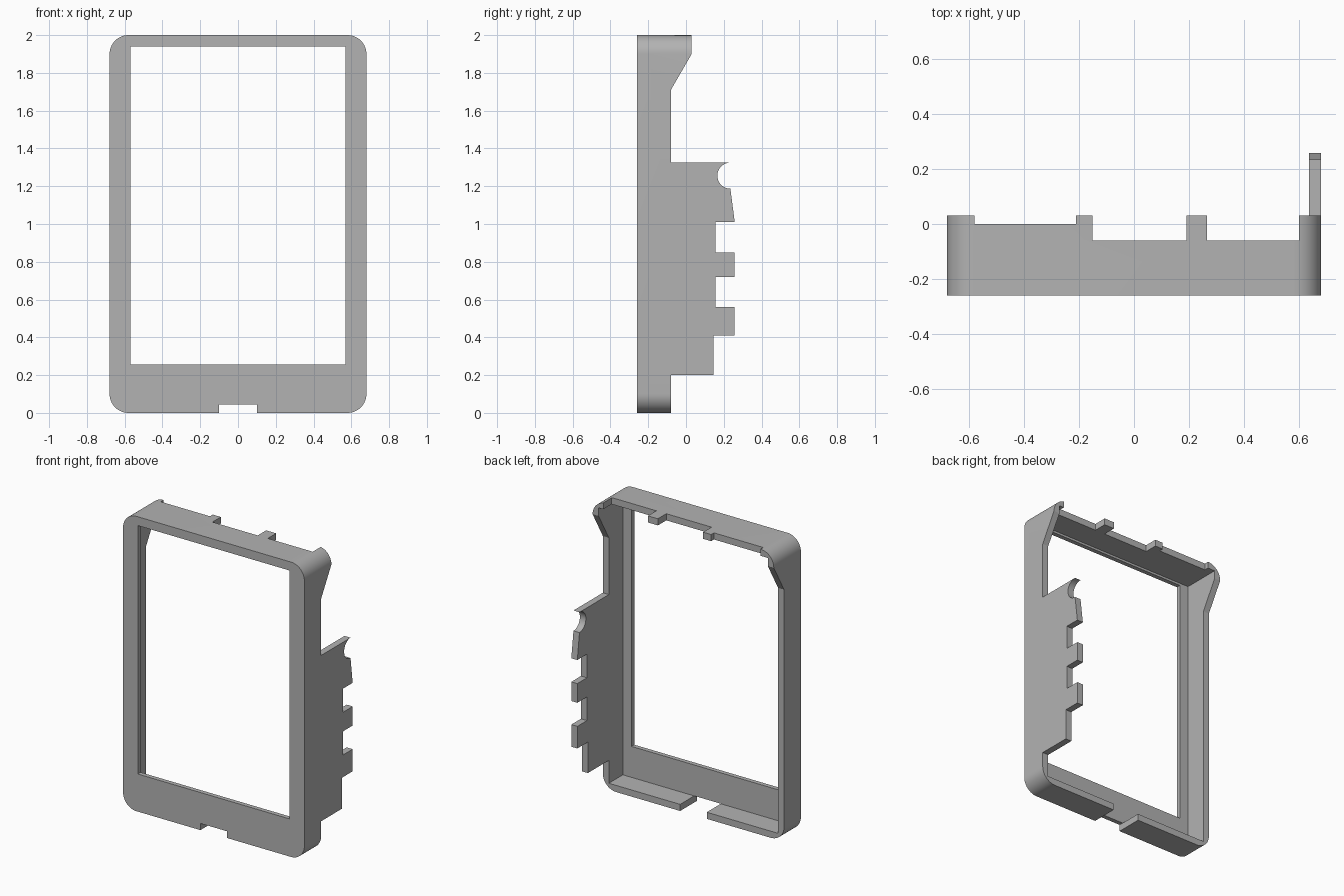
import bpy, bmesh, math
from mathutils import Vector

cube = bpy.data.objects.get("Cube")
if cube:
    bpy.data.objects.remove(cube, do_unlink=True)

GREY = (0.45, 0.45, 0.45, 1)
grey = bpy.data.materials.new("plain grey")
grey.use_nodes = True
grey.diffuse_color = GREY
grey.node_tree.nodes["Principled BSDF"].inputs["Base Color"].default_value = GREY


def prism(name, points, axis, start, end):
    """Extrude a flat outline: (x, z) along y, or (y, z) along x."""
    bm = bmesh.new()
    if axis == "y":
        verts = [bm.verts.new((a, start, b)) for a, b in points]
        move = Vector((0, end - start, 0))
    else:
        verts = [bm.verts.new((start, a, b)) for a, b in points]
        move = Vector((end - start, 0, 0))
    face = bm.faces.new(verts)
    out = bmesh.ops.extrude_face_region(bm, geom=[face])
    bmesh.ops.translate(bm, vec=move, verts=[v for v in out["geom"] if isinstance(v, bmesh.types.BMVert)])
    bmesh.ops.recalc_face_normals(bm, faces=bm.faces)
    mesh = bpy.data.meshes.new(name)
    bm.to_mesh(mesh)
    bm.free()
    mesh.materials.append(grey)
    obj = bpy.data.objects.new(name, mesh)
    bpy.context.collection.objects.link(obj)
    return obj


def box(name, x0, x1, y0, y1, z0, z1):
    return prism(name, [(x0, z0), (x1, z0), (x1, z1), (x0, z1)], "y", y0, y1)


def arc(cx, cz, r, a0, a1, n):
    return [(cx + r * math.cos(math.radians(a0 + (a1 - a0) * i / n)),
             cz + r * math.sin(math.radians(a0 + (a1 - a0) * i / n))) for i in range(n + 1)]


def combine(obj, other, operation):
    """Apply a boolean and discard the helper."""
    mod = obj.modifiers.new("join", "BOOLEAN")
    mod.operation, mod.solver, mod.object = operation, "EXACT", other
    bpy.context.view_layer.update()
    mesh = bpy.data.meshes.new_from_object(obj.evaluated_get(bpy.context.evaluated_depsgraph_get()))
    obj.modifiers.clear()
    obj.data = mesh
    bpy.data.objects.remove(other, do_unlink=True)


W, WALL, R = 0.68, 0.045, 0.1
FRONT, REAR, RIM = -0.26, -0.08, 0.03

# Rounded shell
outline = []
for cx, cz, a in ((W - R, 2 - R, 0), (R - W, 2 - R, 90), (R - W, R, 180), (W - R, R, 270)):
    outline += arc(cx, cz, R, a, a + 90, 12)
frame = prism("bezel_frame", outline, "y", FRONT, RIM)

# Hollow inside, screen window and cable notch
inner = W - WALL
combine(frame, box("cavity", -inner, inner, FRONT + 0.03, 1, WALL, 2 - WALL), "DIFFERENCE")
combine(frame, box("window", -0.57, 0.57, -1, 1, 0.255, 1.94), "DIFFERENCE")
combine(frame, box("cable_notch", -0.1, 0.1, -1, 1, -1, WALL + 0.0005), "DIFFERENCE")

# Lower walls step back, sloping out to the deeper top
slope = [(REAR, -1), (1, -1), (1, 1.9), (RIM, 1.9), (REAR, 1.71)]
combine(frame, prism("rear_cut", slope, "x", -1, 1), "DIFFERENCE")

# Recesses in the top edge leave two tabs
for x0, x1, y in ((-0.58, -0.21, 0), (-0.15, 0.19, -0.06), (0.265, 0.6, -0.06)):
    combine(frame, box("top_recess", x0, x1, y, 1, 1.8, 2.1), "DIFFERENCE")

# Side plate with a round bite and latch teeth
plate = [(REAR - 0.05, 1.325)] + arc(0.235, 1.256, 0.069, 90, 270, 20)
plate += [(0.258, 1.01), (0.155, 1.01)]
for top, bottom in ((0.85, 0.72), (0.56, 0.41)):
    plate += [(0.155, top), (0.258, top), (0.258, bottom), (0.155, bottom)]
plate[-1] = (0.145, 0.41)
plate += [(0.145, 0.2), (REAR - 0.05, 0.2)]
combine(frame, prism("side_plate", plate, "x", inner, W), "UNION")

# Smooth the rounded corners only
bpy.ops.object.select_all(action="DESELECT")
frame.select_set(True)
bpy.context.view_layer.objects.active = frame
bpy.ops.object.shade_smooth_by_angle(angle=math.radians(30))
